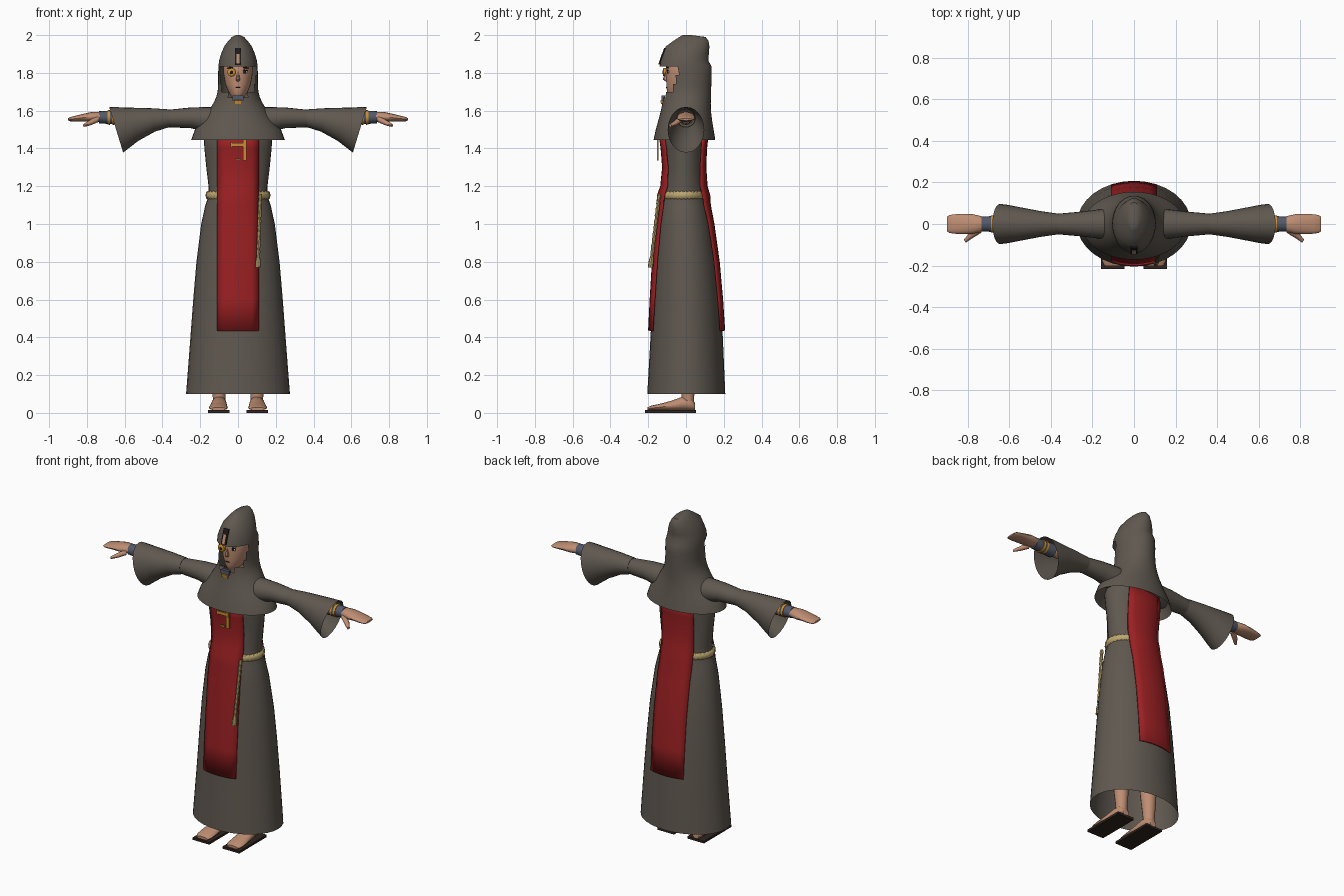
import bpy, bmesh, math
from mathutils import Vector as V

if "Cube" in bpy.data.objects:
    bpy.data.objects.remove(bpy.data.objects["Cube"])


def mat(name, r, g, b):
    m = bpy.data.materials.new(name)
    m.diffuse_color = (r, g, b, 1)
    m.use_nodes = True
    m.node_tree.nodes["Principled BSDF"].inputs["Base Color"].default_value = m.diffuse_color
    return m


CLOTH = mat("grey_brown_cloth", .115, .098, .080)
RED = mat("deep_red_cloth", .32, .014, .016)
SKIN = mat("skin", .52, .27, .17)
GOLD = mat("gold", .60, .27, .03)
ROPE = mat("straw_rope", .50, .38, .16)
STEEL = mat("blue_grey", .085, .10, .14)
SOLE = mat("dark_leather", .028, .018, .014)
DARK = mat("near_black", .012, .010, .010)
WHITE = mat("eye_white", .65, .62, .58)


def finish(bm, name, m, smooth=True):
    bmesh.ops.recalc_face_normals(bm, faces=bm.faces)
    me = bpy.data.meshes.new(name)
    bm.to_mesh(me)
    bm.free()
    ob = bpy.data.objects.new(name, me)
    bpy.context.collection.objects.link(ob)
    me.materials.append(m)
    if smooth:
        bpy.ops.object.select_all(action='DESELECT')
        ob.select_set(True)
        bpy.context.view_layer.objects.active = ob
        bpy.ops.object.shade_smooth_by_angle(angle=math.radians(40))
    return ob


def loft(name, m, secs, n=16, caps=(True, True), closed=False, drop=None):
    """Skin ellipses given as (centre, half axis u, half axis v)."""
    bm = bmesh.new()
    rings = []
    for c, u, v in secs:
        c, u, v = V(c), V(u), V(v)
        rings.append([bm.verts.new(c + u * math.cos(a) + v * math.sin(a))
                      for a in (2 * math.pi * i / n for i in range(n))])
    pairs = list(zip(rings, rings[1:])) + ([(rings[-1], rings[0])] if closed else [])
    for a, b in pairs:
        for i in range(n):
            j = (i + 1) % n
            bm.faces.new((a[i], a[j], b[j], b[i]))
    if not closed:
        if caps[0]:
            bm.faces.new(rings[0])
        if caps[1]:
            bm.faces.new(rings[-1])
    if drop:
        gone = [f for f in bm.faces if drop(f.calc_center_median())]
        bmesh.ops.delete(bm, geom=gone, context='FACES')
    return finish(bm, name, m)


def upright(rows):
    """Rows of (z, half width, front y, back y) to level ellipses."""
    return [((0, (f + b) / 2, z), (w, 0, 0), (0, (b - f) / 2, 0)) for z, w, f, b in rows]


def box(name, m, c, size, rot=0):
    bm = bmesh.new()
    bmesh.ops.create_cube(bm, size=1)
    ob = finish(bm, name, m, False)
    ob.location, ob.scale, ob.rotation_euler = c, size, (rot, 0, 0)
    return ob


def ball(name, m, c, size, tilt=0):
    bm = bmesh.new()
    bmesh.ops.create_uvsphere(bm, u_segments=14, v_segments=8, radius=1)
    ob = finish(bm, name, m)
    ob.location, ob.scale, ob.rotation_euler = c, size, (0, tilt, 0)
    return ob


# Robe, open at the hem
ROBE = [(.10, .275, -.205, .208), (.40, .252, -.188, .195), (.60, .237, -.178, .182),
        (.80, .220, -.166, .164), (1.0, .195, -.151, .136), (1.10, .173, -.141, .117),
        (1.15, .156, -.132, .106), (1.20, .156, -.122, .100), (1.30, .168, -.112, .093),
        (1.40, .178, -.120, .097), (1.47, .182, -.130, .105), (1.56, .150, -.10, .10)]
loft("robe", CLOTH, upright(ROBE), 32, (False, True))


def robe_at(z):
    for a, b in zip(ROBE, ROBE[1:]):
        if z <= b[0]:
            t = (z - a[0]) / (b[0] - a[0])
            return [p + (q - p) * t for p, q in zip(a, b)]


# Red panels that follow the robe, front and back
for side, name in ((-1, "front_panel"), (1, "back_panel")):
    bm = bmesh.new()
    rows = []
    for z in (.435, .6, .8, 1.0, 1.1, 1.15, 1.2, 1.3, 1.4, 1.47):
        _, w, f, b = robe_at(z)
        gap = .018 if 1.12 < z < 1.18 else .010
        row = []
        for k in range(7):
            x = -.11 + .22 * k / 6
            y = (f + b) / 2 + side * ((b - f) / 2 * math.sqrt(1 - (x / w) ** 2) + gap)
            row.append(bm.verts.new((x, y, z)))
        rows.append(row)
    for a, b in zip(rows, rows[1:]):
        for k in range(6):
            bm.faces.new((a[k], a[k + 1], b[k + 1], b[k]))
    ob = finish(bm, name, RED)
    sol = ob.modifiers.new("thickness", 'SOLIDIFY')
    sol.thickness, sol.offset = .009, 0

# Twisted rope belt; the front stays under the panel
secs = []
for i in range(72):
    a = 2 * math.pi * i / 72
    d = V((math.cos(a), math.sin(a), 0))
    r = .013 if i % 2 else .010
    secs.append(((.160 * d.x, -.013 + .117 * d.y, 1.152), d * r, (0, 0, r * 1.8)))
loft("rope_belt", ROPE, secs, 8, closed=True)

# Hanging rope end
secs = []
for i in range(25):
    t = i / 24
    r = (.011 if i % 2 else .008) if i > 2 else .014
    secs.append(((.118 - .013 * (1 - t), -.188 + .047 * t, .77 + .39 * t), (r, 0, 0), (0, r, 0)))
loft("rope_end", ROPE, secs, 8)

# Shoulder cape and hood in one cloth, with the face opening removed
HOOD = [(1.445, .248, -.172, .155), (1.50, .228, -.160, .146), (1.55, .188, -.146, .138),
        (1.60, .155, -.133, .132), (1.64, .130, -.125, .131), (1.67, .116, -.122, .132),
        (1.70, .108, -.120, .133), (1.74, .105, -.122, .134), (1.79, .105, -.127, .136),
        (1.835, .104, -.140, .135), (1.865, .100, -.134, .118), (1.90, .090, -.122, .121),
        (1.94, .073, -.107, .124), (1.97, .051, -.066, .119), (1.99, .032, -.035, .104),
        (2.0, .012, -.018, .03)]


def face_opening(c):
    return 1.67 < c.z < 1.835 and c.y < -.045 and abs(c.x) < .03 + (c.z - 1.66) * .9


loft("hooded_cape", CLOTH, upright(HOOD), 40, (False, True), drop=face_opening)

# Head with neck, nose and facial details
HEAD = [(1.56, .045, -.06, .04), (1.655, .042, -.075, .04), (1.675, .034, -.094, .04),
        (1.70, .052, -.101, .05), (1.74, .068, -.104, .06), (1.80, .078, -.107, .08),
        (1.86, .078, -.104, .08), (1.92, .050, -.075, .06)]
loft("head", SKIN, upright(HEAD), 24)
loft("nose", SKIN, [((0, -.100, 1.805), (.005, 0, 0), (0, .008, 0)),
                    ((0, -.106, 1.765), (.011, 0, 0), (0, .017, 0)),
                    ((0, -.100, 1.755), (.007, 0, 0), (0, .008, 0))], 8)
ball("mouth", DARK, (0, -.103, 1.722), (.015, .004, .003))
for s, side in ((-1, "right"), (1, "left")):
    ball(side + "_eye_white", WHITE, (s * .034, -.093, 1.805), (.018, .005, .008))
    ball(side + "_iris", DARK, (s * .034, -.097, 1.805), (.008, .004, .009))
    ball(side + "_eyelid", DARK, (s * .035, -.096, 1.814), (.020, .004, .003), s * .1)
    ball(side + "_eyebrow", DARK, (s * .036, -.095, 1.828), (.023, .005, .004), s * .12)

# Eyepiece: gold rim and lens over one eye
loft("eyepiece", GOLD, [((-.034, y, 1.803), (r, 0, 0), (0, 0, r))
                        for y, r in ((-.085, .022), (-.118, .022), (-.122, .017))], 16)
ball("eyepiece_lens", DARK, (-.034, -.122, 1.803), (.009, .003, .009))

# Notch on the hood brow
box("brow_notch", DARK, (0, -.126, 1.888), (.034, .009, .092), -.33)
box("brow_notch_inset", SKIN, (0, -.134, 1.874), (.017, .006, .055), -.33)

# Collar and clasp
box("collar", STEEL, (0, -.120, 1.667), (.056, .020, .024))
box("collar_clasp", GOLD, (0, -.127, 1.646), (.040, .014, .020), .15)

# Cross pendant
for name, z, size in (("pendant_upright", 1.395, (.020, .008, .115)),
                      ("pendant_bar", 1.420, (.076, .0085, .018)),
                      ("pendant_foot", 1.343, (.030, .0085, .010)),
                      ("pendant_left_end", 1.420, (.010, .0085, .028)),
                      ("pendant_right_end", 1.420, (.010, .0085, .028))):
    x = -.036 if "left" in name else .036 if "right" in name else 0
    box(name, GOLD, (x, -.150, z), size)


def along_x(s, rows):
    """Rows of (x, slant, centre z, half height, half depth) for arm sections."""
    return [((s * x, 0, z), (0, w, 0), (s * k, 0, h)) for x, k, z, h, w in rows]


for s, side in ((-1, "right_"), (1, "left_")):
    # Inner sleeve and wide hanging cuff of the sleeve
    loft(side + "upper_sleeve", CLOTH, along_x(s, [
        (.10, 0, 1.545, .075, .075), (.17, 0, 1.553, .066, .070), (.25, 0, 1.562, .055, .060),
        (.385, 0, 1.558, .045, .048)]), 20)
    loft(side + "bell_sleeve", CLOTH, along_x(s, [
        (.365, .002, 1.560, .047, .050), (.45, .010, 1.551, .062, .062),
        (.55, .022, 1.528, .088, .081), (.60, .028, 1.512, .106, .091),
        (.645, .037, 1.499, .121, .097)]), 24, (True, False))
    # Forearm, cuff and gold bands
    loft(side + "forearm", SKIN, along_x(s, [
        (.38, 0, 1.56, .036, .036), (.70, 0, 1.565, .026, .028)]), 12)
    loft(side + "wrist_cuff", STEEL, along_x(s, [
        (.60, 0, 1.563, .039, .041), (.735, 0, 1.565, .032, .036)]), 16)
    for x in (.662, .684):
        loft(side + "gold_band", GOLD, along_x(s, [
            (x - .006, 0, 1.564, .039, .042), (x + .006, 0, 1.564, .038, .041)]), 16)
    # Hand with joined fingers and thumb
    loft(side + "hand", SKIN, along_x(s, [
        (.71, 0, 1.566, .024, .030), (.745, 0, 1.567, .027, .040), (.78, 0, 1.566, .026, .048),
        (.82, 0, 1.563, .020, .049), (.86, 0, 1.558, .015, .047), (.89, 0, 1.555, .011, .043),
        (.90, 0, 1.554, .005, .036)]), 16)
    loft(side + "thumb", SKIN, [
        ((s * .745, -.028, 1.556), (s * .010, .014, 0), (0, 0, .018)),
        ((s * .785, -.055, 1.535), (s * .009, .012, 0), (0, 0, .014)),
        ((s * .815, -.083, 1.522), (s * .005, .007, 0), (0, 0, .008))], 10)
    # Leg, foot and sandal
    loft(side + "leg", SKIN, [((s * .10, y, z), (r, 0, 0), (0, r, 0)) for z, r, y in (
        (.03, .034, .012), (.075, .033, .010), (.11, .036, .010), (.25, .048, .005),
        (.45, .055, 0))], 14)
    loft(side + "foot", SKIN, [((s * x, y, .012 + h), (w, 0, 0), (0, 0, h)) for y, x, w, h in (
        (.048, .10, .022, .020), (.03, .10, .036, .034), (-.02, .10, .040, .037),
        (-.08, .102, .045, .026), (-.14, .104, .050, .018), (-.18, .104, .049, .014),
        (-.203, .103, .038, .009))], 14)
    box(side + "sandal_sole", SOLE, (s * .103, -.082, .007), (.114, .268, .014))
